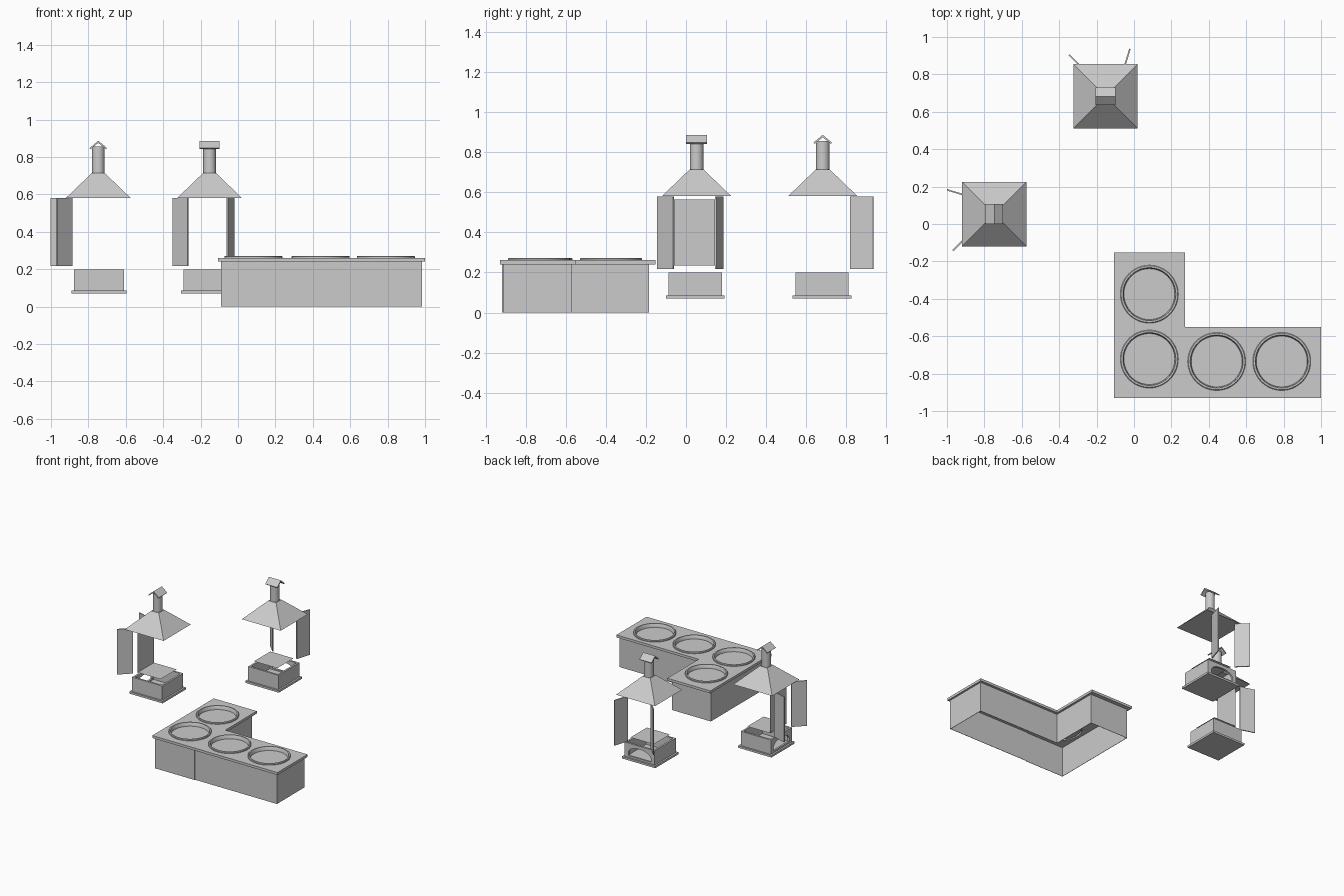
import bpy, bmesh, math
from mathutils import Matrix, Vector

if "Cube" in bpy.data.objects:
    bpy.data.objects.remove(bpy.data.objects["Cube"])


def new_obj(name, bm, mat=None):
    if mat:
        bm.transform(mat)
    bmesh.ops.recalc_face_normals(bm, faces=bm.faces[:])
    me = bpy.data.meshes.new(name)
    bm.to_mesh(me)
    bm.free()
    ob = bpy.data.objects.new(name, me)
    bpy.context.collection.objects.link(ob)
    return ob


def prism(name, pts, vec, mat=None):
    """Extrude a closed polygon along a vector."""
    bm = bmesh.new()
    f = bm.faces.new([bm.verts.new(p) for p in pts])
    r = bmesh.ops.extrude_face_region(bm, geom=[f])
    vs = [g for g in r["geom"] if isinstance(g, bmesh.types.BMVert)]
    bmesh.ops.translate(bm, vec=Vector(vec), verts=vs)
    return new_obj(name, bm, mat)


def box(name, lo, hi, mat=None):
    pts = [(lo[0], lo[1], lo[2]), (hi[0], lo[1], lo[2]),
           (hi[0], hi[1], lo[2]), (lo[0], hi[1], lo[2])]
    return prism(name, pts, (0, 0, hi[2] - lo[2]), mat)


def plane(name, pts, mat=None):
    bm = bmesh.new()
    bm.faces.new([bm.verts.new(p) for p in pts])
    return new_obj(name, bm, mat)


def cone(name, r1, r2, z1, z2, n, mat=None, at=(0, 0), turn=0):
    bm = bmesh.new()
    bmesh.ops.create_cone(bm, cap_ends=True, segments=n, radius1=r1, radius2=r2, depth=z2 - z1,
                          matrix=Matrix.Translation((at[0], at[1], (z1 + z2) / 2))
                          @ Matrix.Rotation(turn, 4, 'Z'))
    return new_obj(name, bm, mat)


def cut(ob, cutters):
    for c in cutters:
        c.hide_render = True
        m = ob.modifiers.new("cut", 'BOOLEAN')
        m.operation = 'DIFFERENCE'
        m.solver = 'EXACT'
        m.object = c
    dg = bpy.context.evaluated_depsgraph_get()
    me = bpy.data.meshes.new_from_object(ob.evaluated_get(dg))
    ob.modifiers.clear()
    ob.data = me
    for c in cutters:
        bpy.data.objects.remove(c)


def smooth(ob):
    bpy.ops.object.select_all(action='DESELECT')
    ob.select_set(True)
    bpy.context.view_layer.objects.active = ob
    bpy.ops.object.shade_smooth_by_angle(angle=math.radians(35))


# L-shaped counter: open-bottomed walls
outline = [(-.09, -.92), (.26, -.92), (.26, -.915), (.985, -.915),
           (.985, -.57), (.255, -.57), (.255, -.185), (-.09, -.185)]
bm = bmesh.new()
low = [bm.verts.new((x, y, 0)) for x, y in outline]
top = [bm.verts.new((x, y, .242)) for x, y in outline]
for i in range(len(outline)):
    j = (i + 1) % len(outline)
    bm.faces.new((low[i], low[j], top[j], top[i]))
walls = new_obj("counter_walls", bm)
sol = walls.modifiers.new("thickness", 'SOLIDIFY')
sol.thickness = .004

# counter top with four round holes
slab = [(-.107, -.93), (1, -.93), (1, -.55), (.273, -.55), (.273, -.153), (-.107, -.153)]
slab_ob = prism("counter_top", [(x, y, .241) for x, y in slab], (0, 0, .02))
pans = [(.082, -.375), (.082, -.722), (.442, -.735), (.79, -.735)]
cut(slab_ob, [cone("hole_cutter", .146, .146, .2, .3, 48, at=p) for p in pans])

# round pans with raised rims
profile = [(0, .243), (.136, .243), (.139, .268), (.142, .272), (.151, .272), (.155, .268), (.155, .258)]
for k, (px, py) in enumerate(pans):
    bm = bmesh.new()
    vs = [bm.verts.new((r, 0, z)) for r, z in profile]
    es = [bm.edges.new(e) for e in zip(vs, vs[1:])]
    bmesh.ops.spin(bm, geom=vs + es, cent=(0, 0, 0), axis=(0, 0, 1), angle=2 * math.pi, steps=48)
    bmesh.ops.remove_doubles(bm, verts=bm.verts[:], dist=.0002)
    smooth(new_obj(f"pan_{k + 1}", bm, Matrix.Translation((px, py, 0))))


def door(name, hinge, tip, mat):
    h, t = Vector((*hinge, .218)), Vector((*tip, .218))
    n = Vector((-(t - h).y, (t - h).x, 0)).normalized() * .004
    prism(name, [h - n, t - n, t + n, h + n], (0, 0, .362), mat)


def oven(tag, mat):
    # hood, chimney and gabled cap
    cone(f"hood_{tag}", .172 * 2 ** .5, .034 * 2 ** .5, .582, .715, 4, mat, turn=math.pi / 4)
    smooth(cone(f"chimney_{tag}", .034, .034, .71, .857, 24, mat))
    gable = [(-.047, .848), (0, .887), (.047, .848), (.041, .842), (0, .875), (-.041, .842)]
    prism(f"chimney_cap_{tag}", [(x, -.053, z) for x, z in gable], (0, .106, 0), mat)
    # open-topped base box with arched mouth, standing on a foot plate
    cx, cy = .004, -.007
    base = box(f"base_{tag}", (cx - .133, cy - .133, .084), (cx + .133, cy + .133, .2), mat)
    inner = box("inner_cutter", (cx - .118, cy - .118, .09), (cx + .118, cy + .118, .3), mat)
    arch = [(-.2, cy - .1, .1)] + [
        (-.2, cy - .1 * math.cos(math.pi * i / 12), .125 + .05 * math.sin(math.pi * i / 12))
        for i in range(13)] + [(-.2, cy + .1, .1)]
    cut(base, [inner, prism("arch_cutter", arch, (.13, 0, 0), mat)])
    box(f"foot_{tag}", (cx - .147, cy - .147, .07), (cx + .147, cy + .147, .086), mat)
    # thin hearth plate and two open doors
    h = .103
    plane(f"hearth_{tag}", [(-h, -h - .01, .235), (h, -h - .01, .235),
                            (h, h - .01, .235), (-h, h - .01, .235)], mat)
    door(f"door_left_{tag}", (-.138, .095), (-.253, .13), mat)
    door(f"door_right_{tag}", (-.141, -.115), (-.222, -.196), mat)


mat_a = Matrix.Translation((-.747, .053, 0))
oven("a", mat_a)
oven("b", Matrix.Translation((-.152, .683, 0)) @ Matrix.Rotation(-math.pi / 2, 4, 'Z'))
# upright screen in the first oven
plane("screen_a", [(-.098, -.113, .235), (-.098, .092, .235),
                   (-.098, .092, .565), (-.098, -.113, .565)], mat_a)
